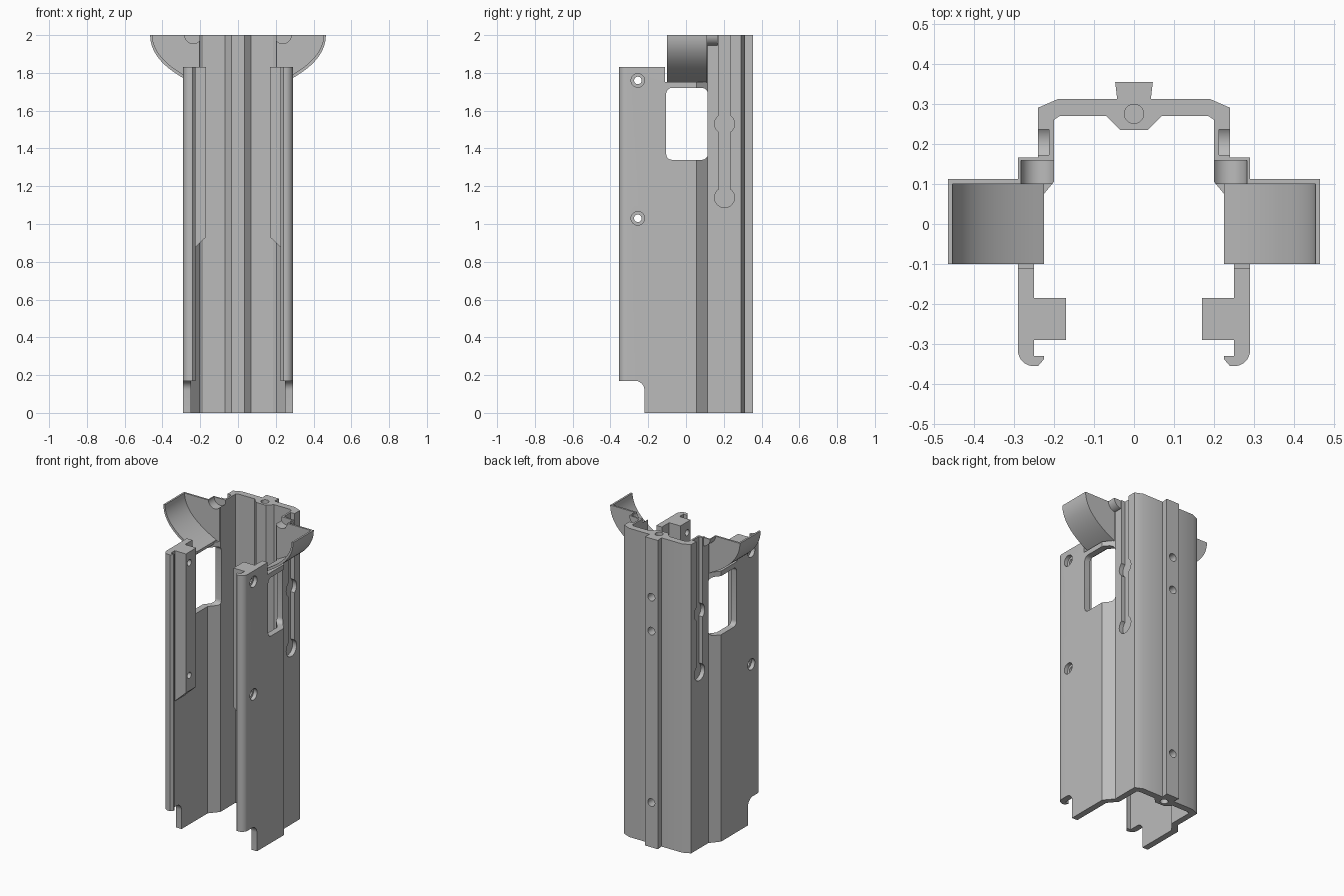
import bpy, bmesh, math

cube = bpy.data.objects.get("Cube")
if cube:
    bpy.data.objects.remove(cube, do_unlink=True)

grey = bpy.data.materials.new("plain grey")
grey.use_nodes = True
grey.diffuse_color = (0.5, 0.5, 0.5, 1)
grey.node_tree.nodes["Principled BSDF"].inputs["Base Color"].default_value = grey.diffuse_color


def prism(name, pts, axis, a, b):
    """Extrude a 2D outline along an axis from a to b."""
    place = {"x": lambda p: (a, p[0], p[1]),
             "y": lambda p: (p[0], a, p[1]),
             "z": lambda p: (p[0], p[1], a)}[axis]
    move = [(b - a) if axis == k else 0 for k in "xyz"]
    bm = bmesh.new()
    face = bm.faces.new([bm.verts.new(place(p)) for p in pts])
    out = bmesh.ops.extrude_face_region(bm, geom=[face])
    verts = [g for g in out["geom"] if isinstance(g, bmesh.types.BMVert)]
    bmesh.ops.translate(bm, verts=verts, vec=move)
    bmesh.ops.recalc_face_normals(bm, faces=bm.faces)
    mesh = bpy.data.meshes.new(name)
    bm.to_mesh(mesh)
    bm.free()
    mesh.materials.append(grey)
    obj = bpy.data.objects.new(name, mesh)
    bpy.context.collection.objects.link(obj)
    return obj


def arc(cu, cv, r, start=0, end=360, n=32):
    """Points on an arc; a full turn leaves out the repeated end point."""
    steps = n if end - start == 360 else n + 1
    angles = [math.radians(start + (end - start) * i / n) for i in range(steps)]
    return [(cu + r * math.cos(t), cv + r * math.sin(t)) for t in angles]


def rect(u0, u1, v0, v1):
    return [(u0, v0), (u1, v0), (u1, v1), (u0, v1)]


def round_rect(u0, u1, v0, v1, r):
    corners = [(u1 - r, v1 - r), (u0 + r, v1 - r), (u0 + r, v0 + r), (u1 - r, v0 + r)]
    return [p for i, c in enumerate(corners) for p in arc(*c, r, 90 * i, 90 * i + 90, 6)]


def flip(pts, s):
    return [(s * u, v) for u, v in pts]


def combine(tool, operation):
    mod = housing.modifiers.new("combine", "BOOLEAN")
    mod.object, mod.operation, mod.solver = tool, operation, "EXACT"
    bpy.context.view_layer.objects.active = housing
    bpy.ops.object.modifier_apply(modifier=mod.name)
    bpy.data.objects.remove(tool, do_unlink=True)


def cut(*args):
    combine(prism("cutter", *args), "DIFFERENCE")


def add(*args):
    combine(prism("addition", *args), "UNION")


# Channel section: rear rib, side walls, rounded front lips, inner ridge
half = [(.047, .355), (.042, .312), (.19, .312), (.24, .29), (.24, .115), (.29, .055)]
half += [(p[0], p[1]) for p in arc(.25, -.315, .04, 0, -90, 8)]
half += [(.24, -.355), (.225, -.338), (.225, -.33), (.25, -.33), (.25, .045),
         (.2, .105), (.2, .26), (.185, .27), (.07, .27), (.035, .235)]
housing = prism("housing", half + flip(half, -1)[::-1], "z", 0, 2)

# Inner mounting blocks with sloped lower ends
for s in (-1, 1):
    add(flip([(.17, .93), (.17, 1.9), (.27, 1.9), (.27, .836)], s), "y", -.29, -.185)

# Lower the side walls and leave the rear spine tall
cut(rect(-.6, -.1, 1.83, 2.2), "x", -.6, .6)
cut(rect(-.11, .1, 1.752, 2.2), "x", -.6, .6)


# Flared scoops: curved floor, thin rear wall and half-round boss
def flare(x, low):
    pts = []
    for i in range(17):
        t = i / 16
        pts.append((x * (1 - t * t) + .225 * t * t,
                    2 * (1 - t) ** 2 + 2 * t * (1 - t) * (low + .11) + low * t * t))
    return pts


outer, inner = flare(.465, 1.74), flare(.453, 1.757)
for s in (-1, 1):
    add(flip(outer + inner[::-1], s), "y", -.1, .106)
    add(flip(outer + [(.225, 2)], s), "y", .1, .112)
    boss = [(max(x, .215), z) for x, z in arc(.235, 2, .055, -112, 0, 16)]
    add(flip(boss + [(.215, 2)], s), "y", .105, .166)

# Half-round grooves through the scoop walls
for s in (-1, 1):
    cut(flip(arc(.237, 2, .045), s), "y", .04, .158)

# Side windows and rounded lower notches
cut(round_rect(-.105, .115, 1.34, 1.72, .03), "x", -.6, .6)
notch = [(-.5, -.1), (-.22, -.1)] + arc(-.27, .12, .05, 0, 90, 8) + [(-.5, .17)]
cut(notch, "x", -.6, .6)

# Counterbored screw holes in the sides
for z in (1.03, 1.76):
    cut(arc(-.255, z, .02), "x", -.6, .6)
    for s in (-1, 1):
        cut(arc(-.255, z, .036), "x", s * .265, s * .4)

# Recessed keyhole tracks on the outer walls
for s in (-1, 1):
    cut(rect(.172, .236, 1.14, 2.1), "x", s * .212, s * .32)
    for z in (1.14, 1.53):
        cut(arc(.204, z, .053), "x", s * .212, s * .32)

# Blind holes in the rear rib and at both ends of the spine
for z in (.29, 1.4, 1.62):
    cut(arc(0, z, .025), "y", .27, .4)
for a, b in ((1.8, 2.1), (-.1, .2)):
    cut(arc(0, .275, .024), "z", a, b)

bpy.ops.object.select_all(action="DESELECT")
housing.select_set(True)
bpy.context.view_layer.objects.active = housing
bpy.ops.object.shade_smooth_by_angle(angle=math.radians(25))
